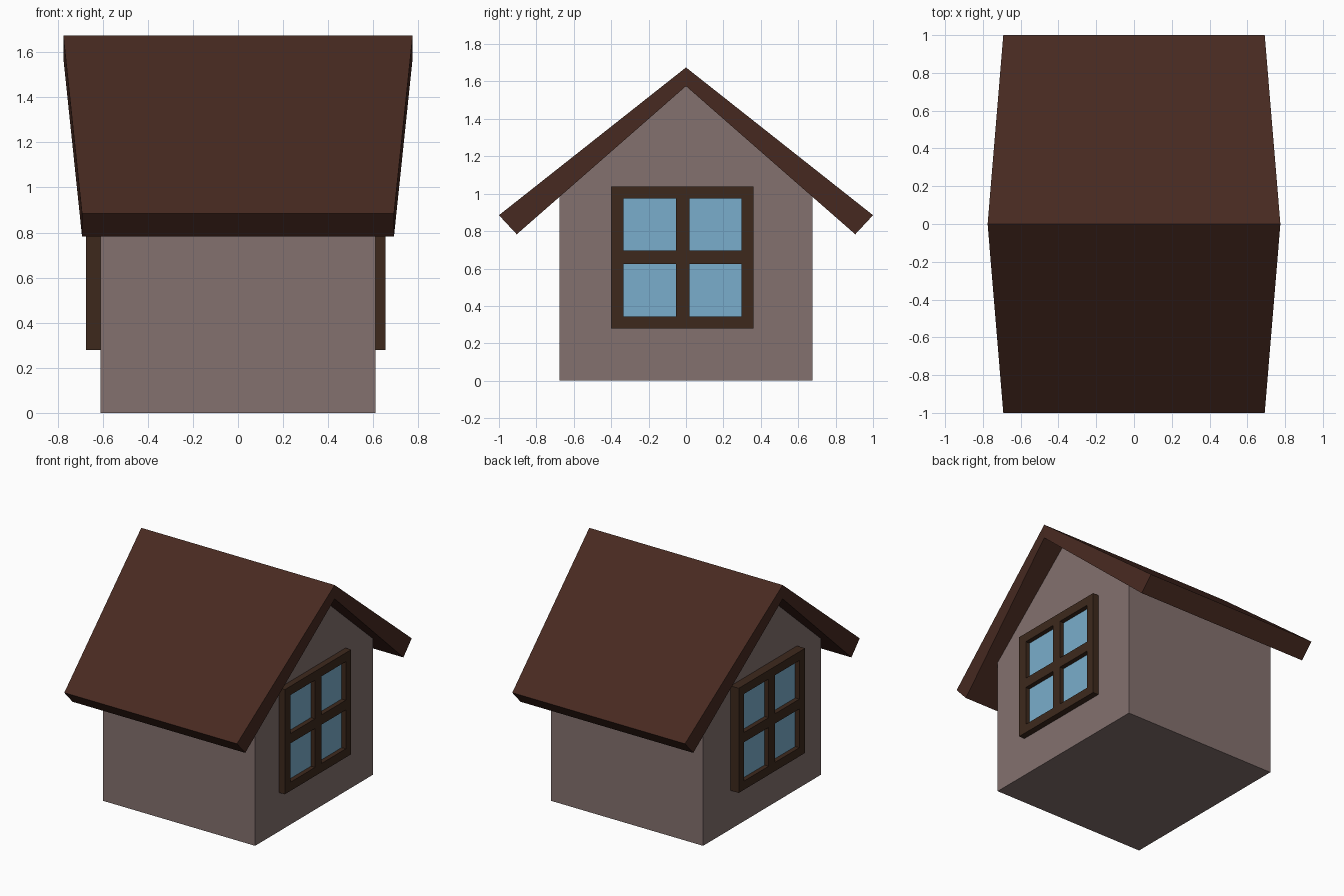
import bpy, bmesh

if "Cube" in bpy.data.objects:
    bpy.data.objects.remove(bpy.data.objects["Cube"])


def material(name, rgb):
    m = bpy.data.materials.new(name)
    m.diffuse_color = (*rgb, 1)
    m.use_nodes = True
    m.node_tree.nodes["Principled BSDF"].inputs["Base Color"].default_value = m.diffuse_color
    return m


WALL = material("wall_plaster", (0.23, 0.165, 0.158))
ROOF = material("roof_brown", (0.064, 0.023, 0.015))
WOOD = material("window_wood", (0.047, 0.022, 0.012))
GLASS = material("window_glass", (0.195, 0.423, 0.604))


def finish(bm, name, mat):
    bmesh.ops.recalc_face_normals(bm, faces=bm.faces)
    me = bpy.data.meshes.new(name)
    bm.to_mesh(me)
    bm.free()
    me.materials.append(mat)
    ob = bpy.data.objects.new(name, me)
    bpy.context.collection.objects.link(ob)
    return ob


def loft(name, left, right, mat, caps):
    """Join two matching end sections with side faces; caps are index lists."""
    bm = bmesh.new()
    a = [bm.verts.new(p) for p in left]
    b = [bm.verts.new(p) for p in right]
    n = len(a)
    for i in range(n):
        j = (i + 1) % n
        bm.faces.new((a[i], a[j], b[j], b[i]))
    for cap in caps:
        bm.faces.new([a[i] for i in cap])
        bm.faces.new([b[i] for i in cap])
    return finish(bm, name, mat)


# House body: gabled profile extruded along x
body = [(-0.675, 0), (0.675, 0), (0.675, 0.985), (0, 1.575), (-0.675, 0.985)]
loft("house_body", [(-0.61, y, z) for y, z in body],
     [(0.61, y, z) for y, z in body], WALL, [range(5)])

# Roof: bent slab, longer at the ridge than at the eaves
roof = [(0.775, 0, 1.675), (0.692, 1.0, 0.885), (0.692, 0.905, 0.783),
        (0.775, 0, 1.575), (0.692, -0.905, 0.783), (0.692, -1.0, 0.885)]
loft("roof", [(-x, y, z) for x, y, z in roof], roof, ROOF,
     [(0, 1, 2, 3), (0, 3, 4, 5)])

# Grid lines of the four-pane window
YS = [-0.40, -0.333, -0.054, 0.018, 0.298, 0.36]
ZS = [0.28, 0.343, 0.624, 0.695, 0.974, 1.038]


def window(side, sign, front):
    # Frame: grid of cells without the panes, extruded into the wall
    bm = bmesh.new()
    v = [[bm.verts.new((sign * front, y, z)) for z in ZS] for y in YS]
    for i in range(5):
        for j in range(5):
            if not (i % 2 and j % 2):
                bm.faces.new((v[i][j], v[i + 1][j], v[i + 1][j + 1], v[i][j + 1]))
    ext = bmesh.ops.extrude_face_region(bm, geom=bm.faces[:], use_keep_orig=True)
    moved = [e for e in ext["geom"] if isinstance(e, bmesh.types.BMVert)]
    bmesh.ops.translate(bm, verts=moved, vec=(sign * (0.59 - front), 0, 0))
    finish(bm, side + "_window_frame", WOOD)

    # Glass: thin sheet set back inside the frame
    x0, x1 = sign * 0.60, sign * (front - 0.033)
    sheet = [(YS[0] + 0.03, ZS[0] + 0.03), (YS[5] - 0.03, ZS[0] + 0.03),
             (YS[5] - 0.03, ZS[5] - 0.03), (YS[0] + 0.03, ZS[5] - 0.03)]
    loft(side + "_window_glass", [(x0, y, z) for y, z in sheet],
         [(x1, y, z) for y, z in sheet], GLASS, [range(4)])


window("right", 1, 0.655)
window("left", -1, 0.675)
